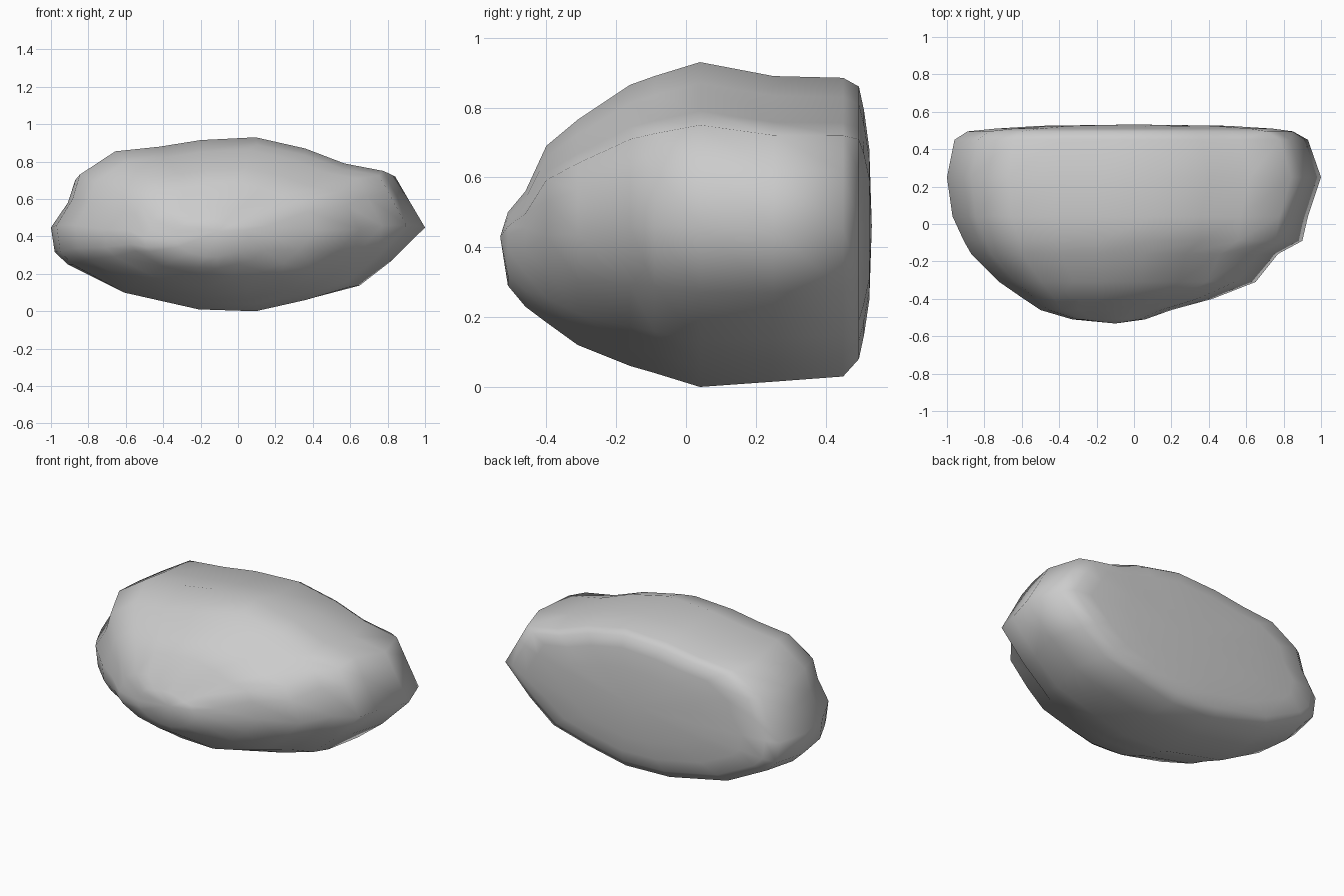
import bpy, bmesh

if "Cube" in bpy.data.objects:
    bpy.data.objects.remove(bpy.data.objects["Cube"])

# Front outline of the boulder (x, z), walked once around
OUTLINE = [(1, .46), (.9, .64), (.84, .75), (.62, .79), (.4, .87), (.12, .93),
           (-.19, .915), (-.42, .88), (-.67, .855), (-.87, .73), (-.91, .6),
           (-1, .46), (-.98, .32), (-.91, .25), (-.62, .1), (-.2, .01),
           (.12, 0), (.4, .06), (.65, .13), (.82, .27)]

# Sections from back to front: y, left, right, bottom, top
SECTIONS = [(.525, -.5, .5, .25, .68), (.51, -.74, .74, .15, .79),
            (.495, -.89, .85, .08, .86), (.45, -.96, .93, .03, .885),
            (.25, -1, 1, .015, .89), (.04, -.97, .93, 0, .93),
            (-.09, -.91, .9, .04, .89), (-.16, -.87, .77, .06, .865),
            (-.31, -.72, .65, .12, .765), (-.4, -.59, .42, .185, .69),
            (-.46, -.5, .2, .23, .56), (-.51, -.33, .06, .29, .5)]

bm = bmesh.new()


def ring(y, left, right, bottom, top):
    return [bm.verts.new((left + (right - left) * (x + 1) / 2, y,
                          bottom + (top - bottom) * z / .93)) for x, z in OUTLINE]


def cap(loop, tip):
    v = bm.verts.new(tip)
    for i in range(len(loop)):
        bm.faces.new((loop[i], loop[(i + 1) % len(loop)], v))


# Body skin between sections
rings = [ring(*s) for s in SECTIONS]
n = len(OUTLINE)
for a, b in zip(rings, rings[1:]):
    for i in range(n):
        j = (i + 1) % n
        bm.faces.new((a[i], a[j], b[j], b[i]))

# Nearly flat back and blunt nose
cap(rings[0], (0, .532, .46))
cap(rings[-1], (-.1, -.532, .43))

bmesh.ops.recalc_face_normals(bm, faces=bm.faces)
for f in bm.faces:
    f.smooth = True
mesh = bpy.data.meshes.new("boulder")
bm.to_mesh(mesh)
bm.free()
bpy.context.collection.objects.link(bpy.data.objects.new("boulder", mesh))
